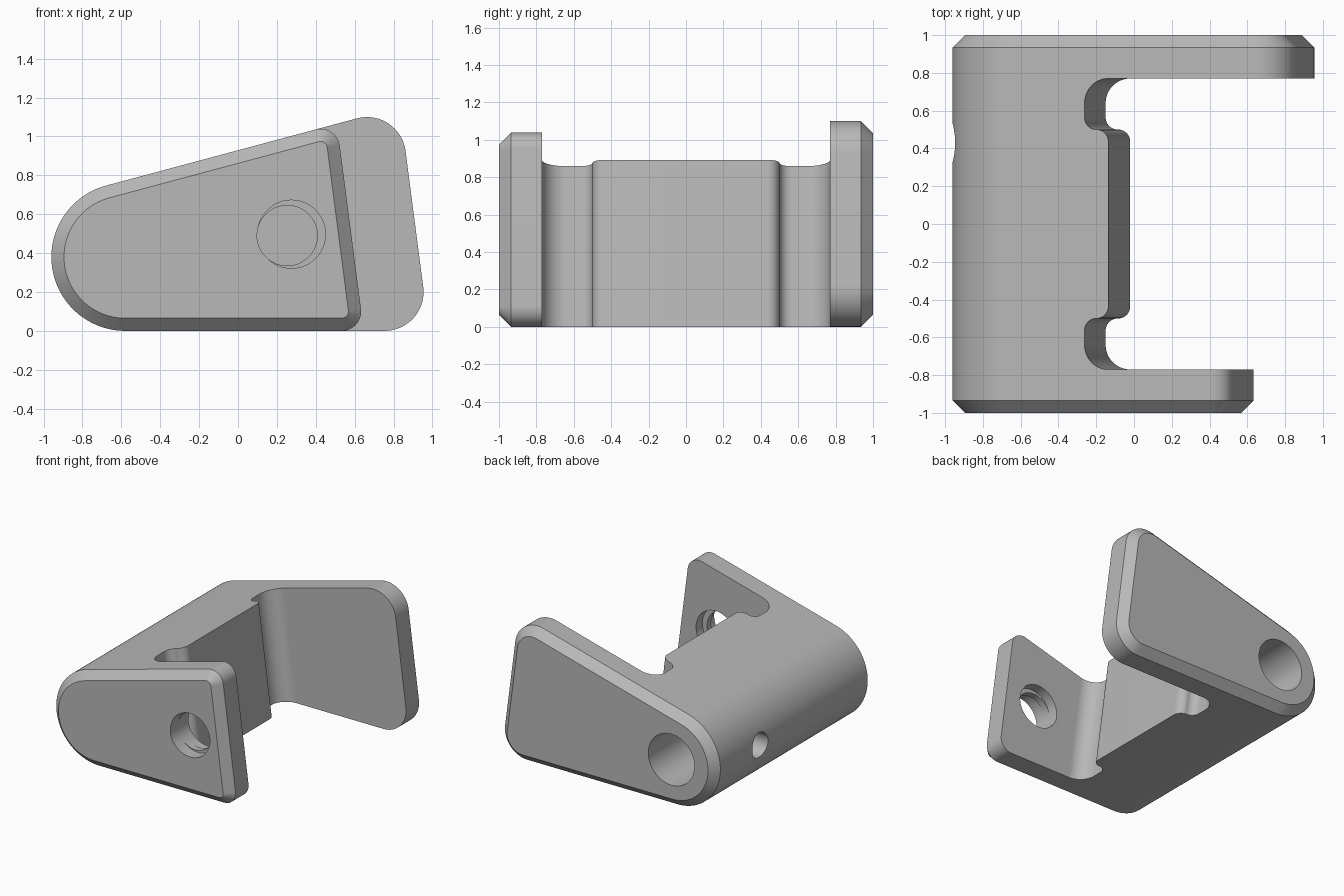
import bpy, bmesh, math
from mathutils import Vector

if "Cube" in bpy.data.objects:
    bpy.data.objects.remove(bpy.data.objects["Cube"], do_unlink=True)

grey = bpy.data.materials.new("plain_grey")
grey.use_nodes = True
colour = (0.48, 0.48, 0.48, 1)
grey.diffuse_color = colour
grey.node_tree.nodes["Principled BSDF"].inputs["Base Color"].default_value = colour

SLOPE, LEAN, CHAMFER = math.tan(math.radians(15)), 0.13, 0.065


def rounded(corners, inset=0, steps=20):
    """Counter-clockwise outline with a fillet radius at each corner."""
    out = []
    for i, (x, y, r) in enumerate(corners):
        p = Vector((x, y))
        before = (p - Vector(corners[i - 1][:2])).normalized()
        after = (Vector(corners[(i + 1) % len(corners)][:2]) - p).normalized()
        if r == 0:
            out.append(p)
            continue
        n1, n2 = Vector((before.y, -before.x)), Vector((after.y, -after.x))
        s = 1 if before.x * after.y - before.y * after.x > 0 else -1
        centre = p - s * r * (n1 + n2) / (1 + n1.dot(n2))
        a1 = math.atan2(n1.y, n1.x)
        turn = s * math.acos(max(-1, min(1, n1.dot(n2))))
        count = max(steps, int(abs(turn) * steps))
        for k in range(count + 1):
            a = a1 + turn * k / count
            out.append(centre + s * (r - s * inset) * Vector((math.cos(a), math.sin(a))))
    return out


def loft(name, rings):
    """Solid skinned through matching rings, closed at both ends."""
    bm = bmesh.new()
    loops = [[bm.verts.new(p) for p in ring] for ring in rings]
    for a, b in zip(loops, loops[1:]):
        for i in range(len(a)):
            bm.faces.new((a[i - 1], a[i], b[i], b[i - 1]))
    bm.faces.new(loops[0])
    bm.faces.new(loops[-1])
    bmesh.ops.recalc_face_normals(bm, faces=bm.faces)
    mesh = bpy.data.meshes.new(name)
    bm.to_mesh(mesh)
    bm.free()
    mesh.materials.append(grey)
    obj = bpy.data.objects.new(name, mesh)
    bpy.context.collection.objects.link(obj)
    return obj


def half(name, foot, radius, end):
    """Half of the bracket, from the middle to a chamfered outer face."""
    rise = 0.38 / math.cos(math.radians(15)) + 0.38 + 0.58 * SLOPE
    top_x = (foot - LEAN * rise) / (1 + LEAN * SLOPE)
    corners = [(-rise / SLOPE, 0, 0.38), (foot, 0, radius),
               (top_x, rise + SLOPE * top_x, radius)]
    layers = [(0, 0), (end * (1 - CHAMFER), 0), (end, CHAMFER)]
    return loft(name, [[(p.x, y, p.y) for p in rounded(corners, d)] for y, d in layers])


def bore(x, z, r, y1, y2):
    """Round cutter along y."""
    turn = [2 * math.pi * i / 64 for i in range(64)]
    return loft("bore_cutter", [[(x + r * math.cos(a), y, z + r * math.sin(a)) for a in turn]
                                for y in (y1, y2)])


def cut(obj, cutter):
    cutter.hide_render = True
    mod = obj.modifiers.new("cut", "BOOLEAN")
    mod.operation, mod.solver, mod.object = "DIFFERENCE", "EXACT", cutter
    bpy.context.view_layer.objects.active = obj
    bpy.ops.object.modifier_apply(modifier=mod.name)
    bpy.data.objects.remove(cutter, do_unlink=True)


def pocket():
    """Leaning cutter between the arms, with relief grooves beside the web."""
    upper = [(-0.15, 0.77, 0.13), (-0.15, 0.5, 0.064), (-0.02, 0.5, 0.064)]
    lower = [(x, -y, r) for x, y, r in reversed(upper)]
    outline = rounded([(2, -0.77, 0), (2, 0.77, 0)] + upper + lower)
    return loft("pocket_cutter", [[(p.x - LEAN * z, p.y, z) for p in outline]
                                  for z in (-0.2, 1.4)])


# Two halves, the long arm at the back and the short arm at the front
back = half("back_half_with_long_arm", 0.982, 0.2, 1)
front = half("front_half_with_short_arm", 0.647, 0.1, -1)
for part in (back, front):
    cut(part, pocket())

# Stepped hole in the short arm
cut(front, bore(0.253, 0.49, 0.155, -1.2, -0.6))
cut(front, bore(0.275, 0.497, 0.175, -1.2, -0.9))
cut(front, bore(0.275, 0.497, 0.175, -0.85, -0.6))

# Blind pivot bore in the back, and the small cross hole that meets it
cut(back, bore(-0.57, 0.38, 0.205, 0.08, 1.2))
ring = [2 * math.pi * i / 48 for i in range(48)]
cut(back, loft("cross_cutter", [[(x, 0.43 + 0.1 * math.cos(a), 0.38 + 0.1 * math.sin(a))
                                 for a in ring] for x in (-1.2, -0.6)]))

# Smooth curves with crisp edges
for part in (back, front):
    bpy.ops.object.select_all(action="DESELECT")
    part.select_set(True)
    bpy.context.view_layer.objects.active = part
    bpy.ops.object.shade_smooth_by_angle(angle=math.radians(25))
